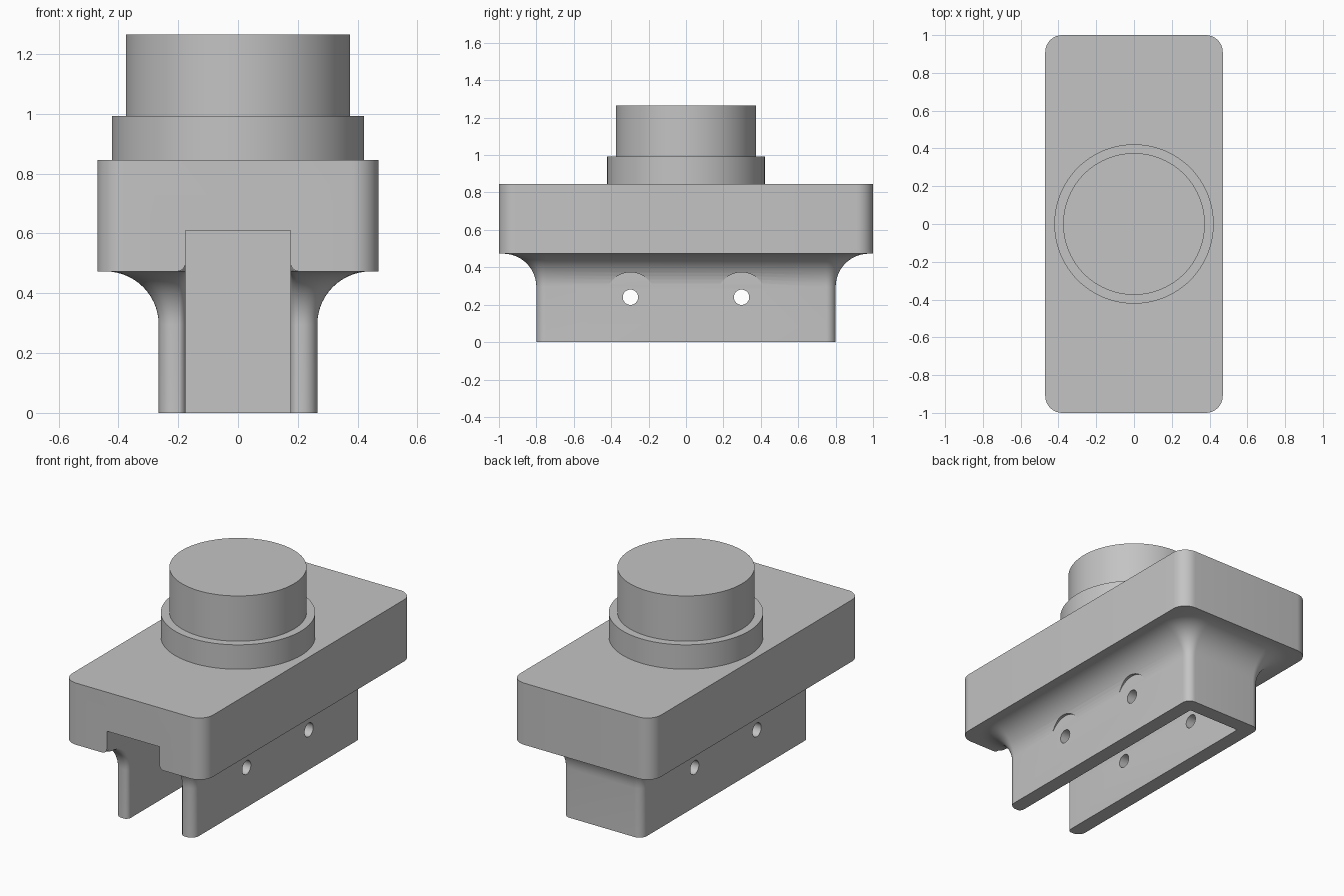
import bpy, bmesh
from math import sin, cos, pi

cube = bpy.data.objects.get("Cube")
if cube:
    bpy.data.objects.remove(cube, do_unlink=True)

grey = bpy.data.materials.new("plain grey")
grey.use_nodes = True
grey.diffuse_color = (0.55, 0.55, 0.55, 1)
grey.node_tree.nodes["Principled BSDF"].inputs["Base Color"].default_value = (0.55, 0.55, 0.55, 1)

BASE_Z = 0.473      # underside of the block
FILLET = 0.178      # flare under the block
SLOT, EDGE = 0.175, 0.03   # slot half width, rounding of its mouth


def loft(name, rings):
    """Closed solid through rings of equal point count, bottom to top."""
    bm = bmesh.new()
    loops = [[bm.verts.new(p) for p in ring] for ring in rings]
    n = len(loops[0])
    for a, b in zip(loops, loops[1:]):
        for i in range(n):
            j = (i + 1) % n
            bm.faces.new((a[i], a[j], b[j], b[i]))
    bm.faces.new(loops[0][::-1])
    bm.faces.new(loops[-1])
    bmesh.ops.recalc_face_normals(bm, faces=bm.faces)
    mesh = bpy.data.meshes.new(name)
    bm.to_mesh(mesh)
    bm.free()
    obj = bpy.data.objects.new(name, mesh)
    bpy.context.collection.objects.link(obj)
    mesh.materials.append(grey)
    return obj


def rounded_rect(hx, hy, r, z, steps=10):
    ring = []
    for k, (sx, sy) in enumerate(((1, 1), (-1, 1), (-1, -1), (1, -1))):
        for i in range(steps + 1):
            a = (k + i / steps) * pi / 2
            ring.append((sx * (hx - r) + r * cos(a), sy * (hy - r) + r * sin(a), z))
    return ring


def slot_ring(z, front, flare):
    """Plan of the slot: closed at the back, rounded outwards at its mouth."""
    side = [(SLOT, 0.71)]
    for i in range(7):
        a = i / 6 * pi / 2
        side.append((SLOT + flare * (1 - cos(a)), front + EDGE * (1 - sin(a))))
    side.append((SLOT + flare, -1.2))
    return [(x, y, z) for x, y in side] + [(-x, y, z) for x, y in reversed(side)]


def cylinder(name, r, z0, z1, verts=96):
    def circle(z):
        return [(r * cos(2 * pi * i / verts), r * sin(2 * pi * i / verts), z) for i in range(verts)]
    return loft(name, [circle(z0), circle(z1)])


def boolean(target, tool, operation):
    tool.hide_render = True
    mod = target.modifiers.new(tool.name, 'BOOLEAN')
    mod.operation, mod.solver, mod.object = operation, 'EXACT', tool
    bpy.context.view_layer.objects.active = target
    bpy.ops.object.modifier_apply(modifier=mod.name)
    bpy.data.objects.remove(tool, do_unlink=True)


def smooth(obj):
    bpy.ops.object.select_all(action='DESELECT')
    obj.select_set(True)
    bpy.context.view_layer.objects.active = obj
    bpy.ops.object.shade_smooth_by_angle(angle=0.5)


# flare steps shared by the stem and the slot: (outward offset, height)
flare_steps = [(FILLET * (1 - cos(t)), BASE_Z - FILLET + FILLET * sin(t))
               for t in (i / 14 * pi / 2 for i in range(15))]

# block with the flared stem below it
body = loft("body", [rounded_rect(0.47, 1.0, 0.09, z) for z in (BASE_Z, 0.845)])
levels = [(0, 0)] + flare_steps + [(FILLET, 0.55)]
stem = loft("stem", [rounded_rect(0.265 + o, 0.8 + o, 0.05 + o, z) for o, z in levels])
boolean(body, stem, 'UNION')

# recesses around the bolt holes, cut into the flare only
for side in (-1, 1):
    for y in (-0.297, 0.297):
        recess = cylinder("recess", 0.133, 0, 0.3, 64)
        recess.rotation_euler.y = side * pi / 2
        recess.location = (side * 0.2655, y, 0.24)
        bpy.context.view_layer.update()
        boolean(body, recess, 'DIFFERENCE')

# slot open at the front and below
rings = [slot_ring(-0.1, -0.802, EDGE)]
rings += [slot_ring(z, -0.802 - o, EDGE) for o, z in flare_steps]
for i in range(1, 7):
    b = i / 6 * pi / 2
    rings.append(slot_ring(BASE_Z + EDGE * (1 - cos(b)), -0.802 - FILLET,
                           max(EDGE * (1 - sin(b)), 0.0003)))
rings.append(slot_ring(0.61, -0.802 - FILLET, 0.0003))
boolean(body, loft("slot", rings), 'DIFFERENCE')

# bolt holes through both walls
for y in (-0.297, 0.297):
    hole = cylinder("hole", 0.041, -0.6, 0.6, 40)
    hole.rotation_euler.y = pi / 2
    hole.location = (0, y, 0.24)
    bpy.context.view_layer.update()
    boolean(body, hole, 'DIFFERENCE')
smooth(body)

# collar and round knob on top
smooth(cylinder("collar", 0.422, 0.845, 0.992))
smooth(cylinder("knob", 0.375, 0.992, 1.265))
